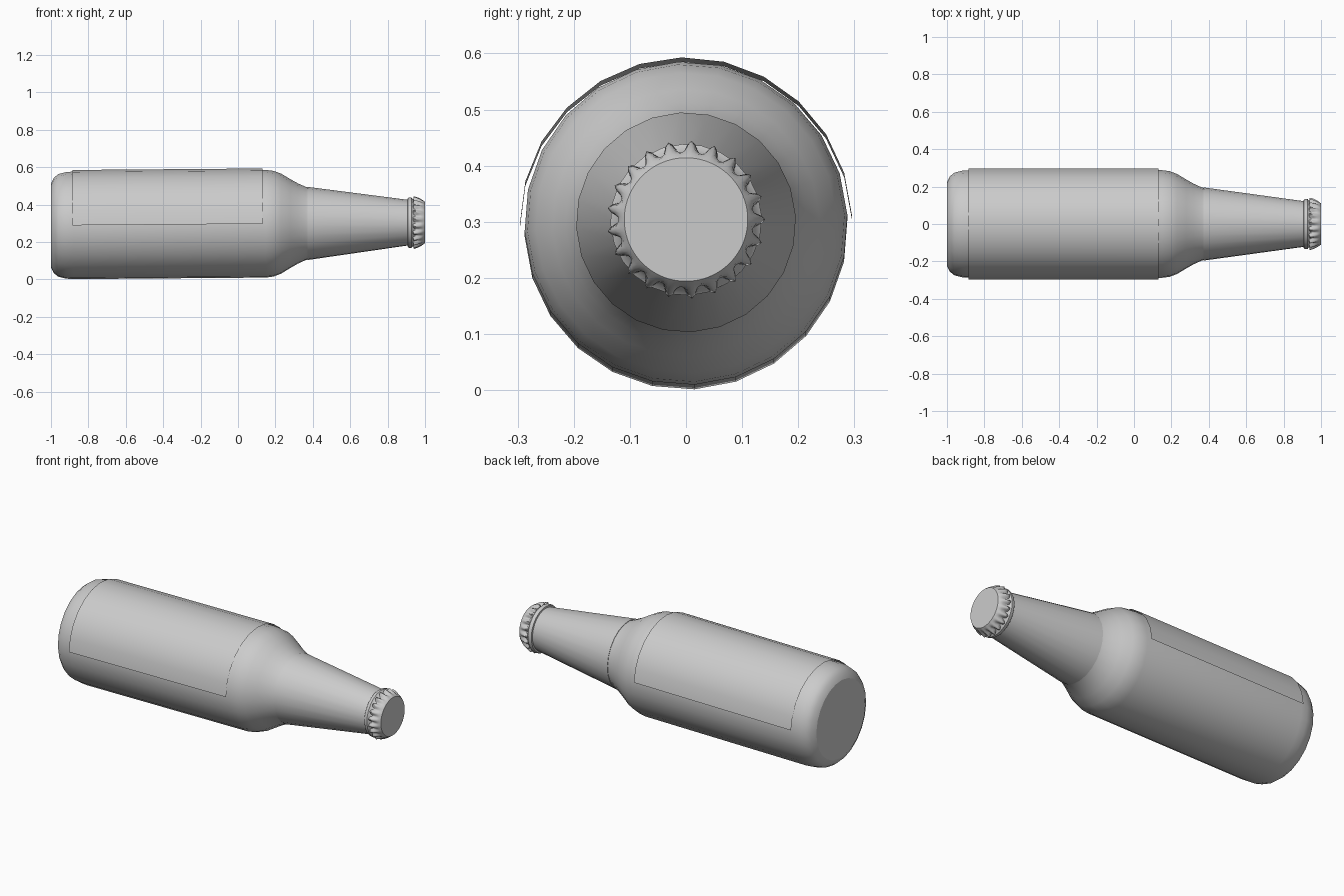
import bpy, bmesh, math

cube = bpy.data.objects.get("Cube")
if cube:
    bpy.data.objects.remove(cube)

# Single grey material
grey = bpy.data.materials.new("plain grey")
grey.use_nodes = True
colour = (0.6, 0.6, 0.6, 1)
grey.diffuse_color = colour
grey.node_tree.nodes["Principled BSDF"].inputs["Base Color"].default_value = colour


def axis_height(x):
    """Height of the bottle's very slightly tilted axis."""
    return 0.296 + 0.008 * x


def lathe(name, profile, sides=24, start=3, sweep=360, caps=(False, False),
          flute=None, sharp=40):
    """Sweep (x, radius) points round the long axis; flute(i, angle) adds to the radius."""
    bm = bmesh.new()
    closed = sweep == 360
    count = sides if closed else sides + 1
    rings = []
    for i, (x, radius) in enumerate(profile):
        ring = []
        for k in range(count):
            a = math.radians(start + sweep * k / sides)
            r = radius + (flute(i, a) if flute else 0)
            ring.append(bm.verts.new((x, r * math.cos(a), axis_height(x) + r * math.sin(a))))
        rings.append(ring)
    for low, high in zip(rings, rings[1:]):
        for k in range(sides):
            n = (k + 1) % count
            bm.faces.new((low[k], low[n], high[n], high[k])).smooth = True
    if caps[0]:
        bm.faces.new(rings[0][::-1])
    if caps[1]:
        bm.faces.new(rings[-1])
    bm.normal_update()
    for edge in bm.edges:
        if len(edge.link_faces) == 2 and edge.calc_face_angle() > math.radians(sharp):
            edge.smooth = False
    mesh = bpy.data.meshes.new(name)
    bm.to_mesh(mesh)
    bm.free()
    mesh.materials.append(grey)
    obj = bpy.data.objects.new(name, mesh)
    bpy.context.collection.objects.link(obj)
    return obj


# Bottle glass: rounded base, straight body, shoulder, neck and lip ring
lathe("bottle_glass", [
    (-1.0, 0.225), (-0.985, 0.255), (-0.96, 0.275), (-0.92, 0.285), (-0.88, 0.288),
    (0.15, 0.288), (0.19, 0.283), (0.23, 0.268), (0.28, 0.238), (0.32, 0.215),
    (0.36, 0.197), (0.385, 0.189), (0.905, 0.117), (0.908, 0.131), (0.915, 0.135),
    (0.927, 0.135), (0.935, 0.126), (0.95, 0.12)], caps=(True, True))

# Neck wrap: thin cone with a small step at the shoulder
lathe("neck_wrap", [(0.37, 0.19), (0.371, 0.196), (0.91, 0.122)])

# Body label: thin half sleeve over the upper side
lathe("body_label", [(-0.885, 0.296), (0.13, 0.296)], sides=12, start=3, sweep=177)

# Crown cap: fluted skirt that fades into a flat disc
DEPTH = (0.0, 0.012, 0.009, 0.004, 0.0, 0.0)
lathe("crown_cap", [
    (0.936, 0.122), (0.94, 0.129), (0.957, 0.127), (0.975, 0.124), (0.99, 0.118), (1.0, 0.11)],
    sides=126, caps=(False, True), sharp=60,
    flute=lambda i, a: DEPTH[i] * math.cos(21 * a))
